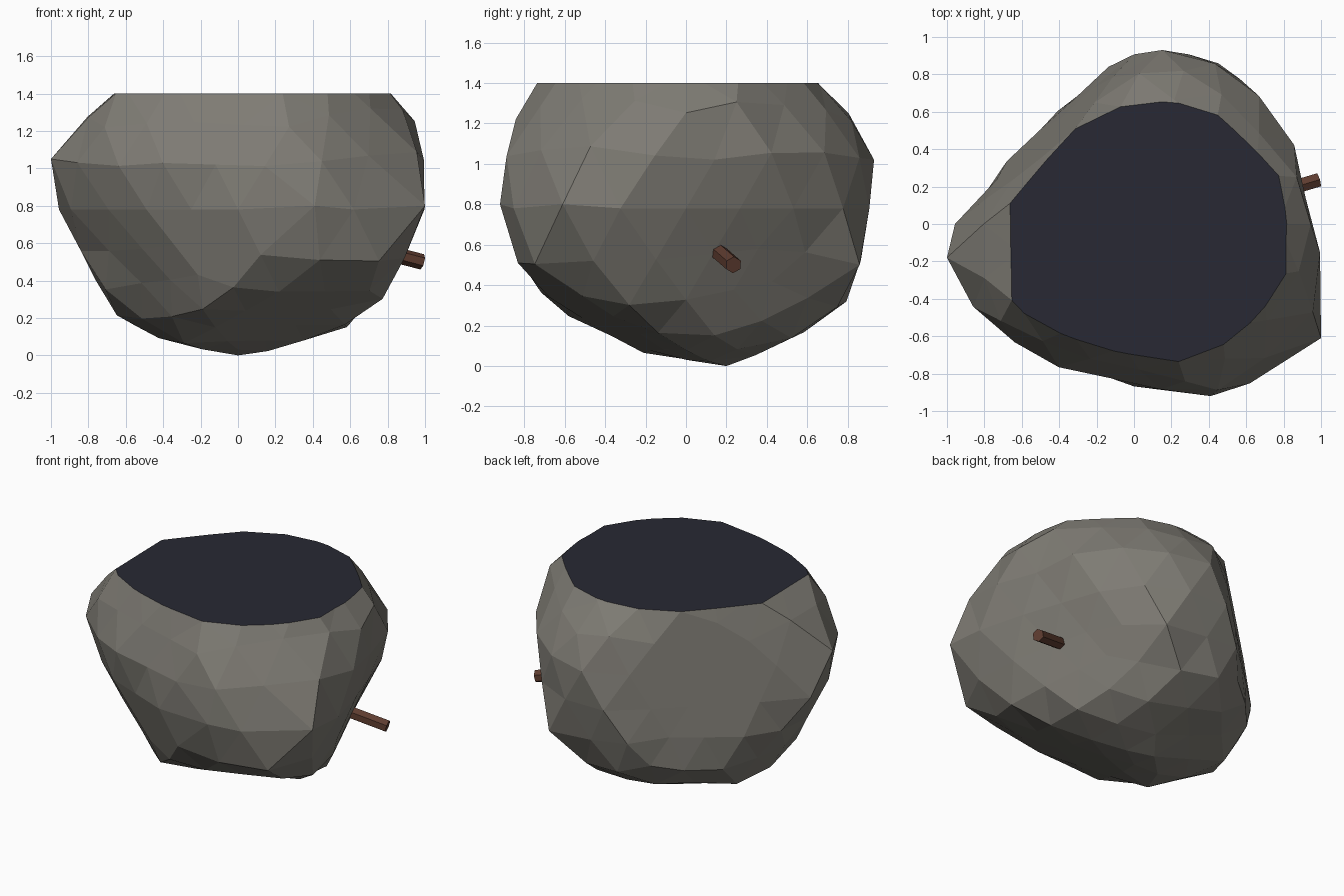
import bpy
import bmesh
import random
from mathutils import Vector, Matrix

random.seed(4)

default_cube = bpy.data.objects.get("Cube")
if default_cube:
    bpy.data.objects.remove(default_cube, do_unlink=True)


def make_material(name, colour):
    material = bpy.data.materials.new(name)
    material.use_nodes = True
    rgba = (*colour, 1.0)
    material.diffuse_color = rgba
    shader = next(n for n in material.node_tree.nodes if n.type == 'BSDF_PRINCIPLED')
    shader.inputs["Base Color"].default_value = rgba
    return material


def finish_object(name, bm, materials):
    bmesh.ops.recalc_face_normals(bm, faces=bm.faces)
    mesh = bpy.data.meshes.new(name)
    bm.to_mesh(mesh)
    bm.free()
    for material in materials:
        mesh.materials.append(material)
    obj = bpy.data.objects.new(name, mesh)
    bpy.context.collection.objects.link(obj)


def plane(x, y, z, offset):
    return Vector((x, y, z)), offset


def outline_planes(points, place, closed=False):
    """Turn a counterclockwise outline into outward bounding planes."""
    pairs = list(zip(points, points[1:]))
    if closed:
        pairs.append((points[-1], points[0]))
    planes = []
    for (a, b), (c, d) in pairs:
        normal = place(d - b, a - c).normalized()
        planes.append((normal, normal.dot(place(a, b))))
    return planes


def reach(direction, planes, centre):
    """Distance from the centre to the nearest plane along a direction."""
    nearest = float("inf")
    for normal, offset in planes:
        slope = normal.dot(direction)
        if slope > 0.001:
            nearest = min(nearest, (offset - normal.dot(centre)) / slope)
    return nearest


stone_grey = make_material("stone grey", (0.21, 0.20, 0.175))
dark_slate = make_material("dark slate", (0.021, 0.022, 0.033))
wood_brown = make_material("wood brown", (0.115, 0.047, 0.030))

# Rock outlines from the front, the side and above
front_outline = [(-.66, 1.4), (-1, 1.05), (-.93, .6), (-.88, .44), (-.76, .24),
                 (-.5, .08), (0, 0), (.53, .12), (.72, .26), (.86, .43),
                 (1, .8), (.98, 1.2), (.81, 1.4)]
side_outline = [(-.76, 1.4), (-.86, 1.22), (-.92, .8), (-.9, .58), (-.67, .25),
                (-.27, .07), (.2, 0), (.64, .21), (.81, .35), (.9, .62),
                (.92, 1.02), (.83, 1.2), (.66, 1.4)]
top_outline = [(-1, -.18), (-.96, -.32), (-.63, -.64), (-.38, -.78), (-.06, -.88),
               (.41, -.92), (.58, -.87), (1, -.61), (.99, -.17), (.89, .3),
               (.79, .63), (.41, .88), (.25, .93), (.08, .93), (-.06, .9),
               (-.93, .12)]
body_planes = outline_planes(front_outline, lambda a, b: Vector((a, 0, b)))
body_planes += outline_planes(side_outline, lambda a, b: Vector((0, a, b)))
body_planes += outline_planes(top_outline, lambda a, b: Vector((a, b, 0)), closed=True)

# Sloping shoulders around the top
body_planes += [plane(.72, .7, .65, 1.64), plane(.66, -.75, .6, 1.64),
                plane(-.45, -.89, .42, 1.28), plane(-.21, -.98, .45, 1.3),
                plane(-.88, .47, .5, 1.36), plane(-.47, .88, .45, 1.26)]

# Sloping corners around the underside
body_planes += [plane(-.83, -.33, -.46, .48), plane(-.56, .06, -.82, .18),
                plane(-.6, -.66, -.44, .39), plane(.84, .36, -.41, .47),
                plane(-.82, .31, -.49, .43), plane(-.48, -.23, -.85, .12),
                plane(.15, -.67, -.73, .24), plane(-.23, .34, -.91, .05)]

# Large chipped flats: right side, back left, front left and underside
flat_planes = [plane(.9, .3, -.34, .555), plane(-.68, .71, .15, .785),
               plane(-.35, -.88, -.3, .53), plane(.15, -.39, -.91, -.01)]

# Outer limits of the rock: left, right, front, back and ground
flat_planes += [plane(1, 0, 0, 1), plane(-1, 0, 0, 1), plane(0, -1, 0, .92),
                plane(0, 1, 0, .93), plane(0, 0, -1, 0)]

# Rock body: a faceted ball pressed into the outlines and flats
top_height = 1.4
centre = Vector((0, 0, .78))
radii = (1.05, 1.0, .79)
bm = bmesh.new()
bmesh.ops.create_icosphere(bm, subdivisions=3, radius=1)
for vert in bm.verts:
    ray = vert.co.normalized()
    rounded = sum(abs(v / r) ** 3 for v, r in zip(ray, radii)) ** (-1 / 3)
    # The upper part is left tall so that the slice decides its outline
    if ray.z > .5:
        rounded *= 1.08
    size = min(rounded, reach(ray, body_planes, centre))
    size *= random.uniform(.992, 1.02)
    size = min(size, reach(ray, flat_planes, centre))
    vert.co = centre + ray * size

# Pointed corners and the lowest tip
for tip in [(-1, -.18, 1.05), (1, -.61, .8), (.41, -.92, .8),
            (.15, .93, 1.02), (0, .2, 0)]:
    corner = Vector(tip)
    min(bm.verts, key=lambda v: (v.co - corner).length).co = corner

# Level top, sliced flat and filled with the dark colour
cut = bmesh.ops.bisect_plane(bm, geom=bm.verts[:] + bm.edges[:] + bm.faces[:],
                             plane_co=(0, 0, top_height), plane_no=(0, 0, 1),
                             clear_outer=True)
rim = [g for g in cut["geom_cut"] if isinstance(g, bmesh.types.BMVert)]
bmesh.ops.remove_doubles(bm, verts=rim, dist=.07)
rim_edges = [e for e in bm.edges if e.is_boundary]
filled = bmesh.ops.holes_fill(bm, edges=rim_edges, sides=0)
for face in filled["faces"]:
    face.material_index = 1
finish_object("rock_body", bm, [stone_grey, dark_slate])

# Wooden peg in the right side
peg_start = Vector((.6, .12, .6))
peg_end = Vector((.985, .235, .5))
axis = peg_end - peg_start
bm = bmesh.new()
bmesh.ops.create_cone(bm, cap_ends=True, segments=6, radius1=.042, radius2=.042,
                      depth=axis.length,
                      matrix=Matrix.Translation((peg_start + peg_end) / 2)
                      @ axis.to_track_quat('Z', 'Y').to_matrix().to_4x4())
finish_object("wooden_peg", bm, [wood_brown])
